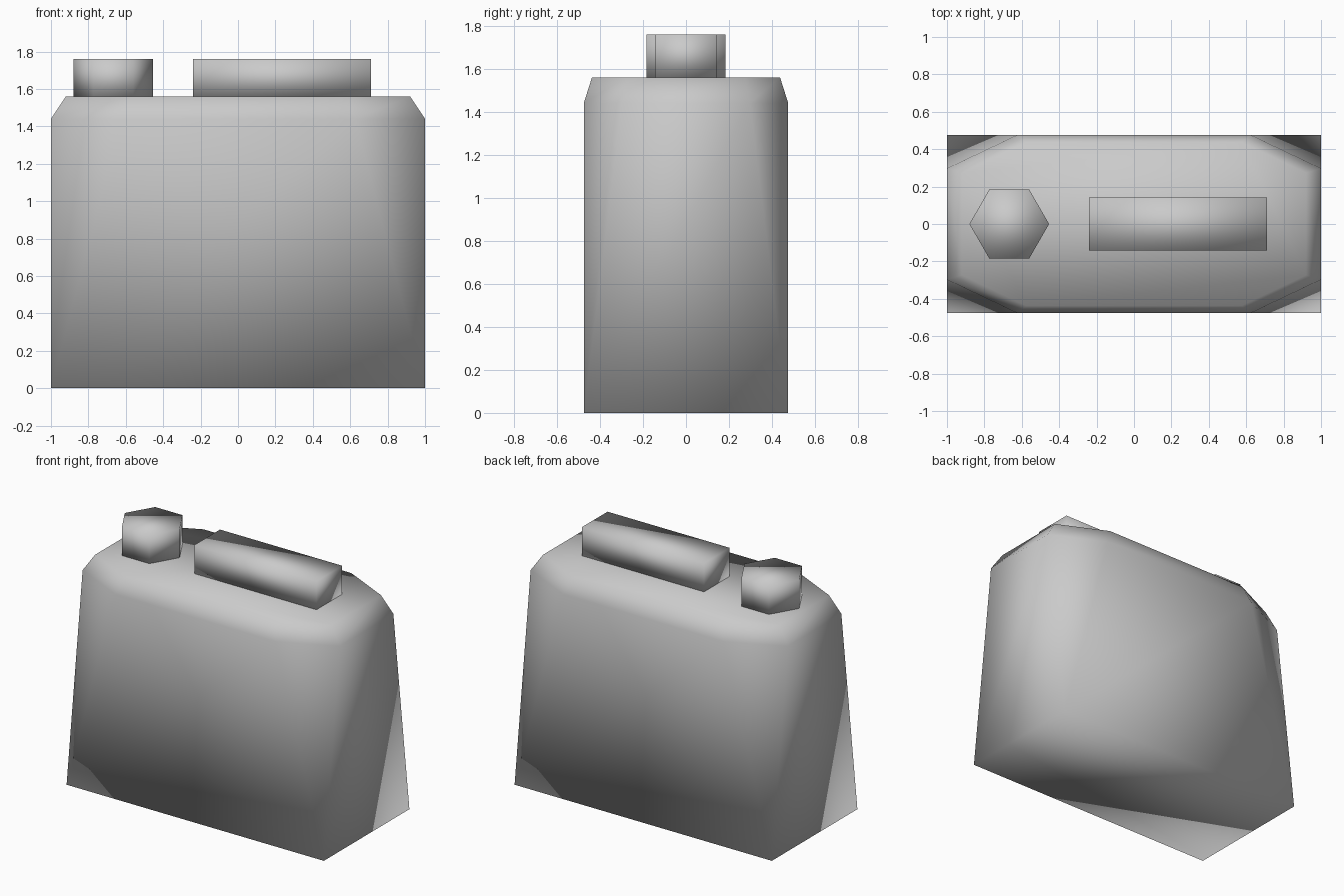
import bpy
import bmesh
from math import tau, cos, sin

cube = bpy.data.objects.get("Cube")
if cube:
    bpy.data.objects.remove(cube, do_unlink=True)

grey = bpy.data.materials.new("plain_grey")
grey.use_nodes = True
grey.diffuse_color = (0.59, 0.59, 0.59, 1)
grey.node_tree.nodes["Principled BSDF"].inputs["Base Color"].default_value = grey.diffuse_color


def finish(bm, name):
    """Turn a bmesh into a fully smooth-shaded grey object."""
    bmesh.ops.recalc_face_normals(bm, faces=bm.faces)
    for face in bm.faces:
        face.smooth = True
    mesh = bpy.data.meshes.new(name)
    bm.to_mesh(mesh)
    bm.free()
    mesh.materials.append(grey)
    obj = bpy.data.objects.new(name, mesh)
    bpy.context.collection.objects.link(obj)
    return obj


def ring(bm, points, z):
    return [bm.verts.new((x, y, z)) for x, y in points]


def bridge(bm, low, high):
    count = len(low)
    for i in range(count):
        j = (i + 1) % count
        bm.faces.new((low[i], low[j], high[j], high[i]))


def prism(name, points, bottom, top):
    bm = bmesh.new()
    low, high = ring(bm, points, bottom), ring(bm, points, top)
    bridge(bm, low, high)
    bm.faces.new(low[::-1])
    bm.faces.new(high)
    return finish(bm, name)


def octagon(half_x, half_y, flat_x, flat_y):
    """Counter-clockwise outline; each corner gives two neighbouring points."""
    points = []
    for sx, sy in ((1, 1), (-1, 1), (-1, -1), (1, -1)):
        pair = [(sx * half_x, sy * flat_y), (sx * flat_x, sy * half_y)]
        points += pair if sx == sy else pair[::-1]
    return points


def rectangle(x0, x1, half_y):
    return [(x1, half_y), (x0, half_y), (x0, -half_y), (x1, -half_y)]


# Container body: rectangular foot lofted to an octagonal shoulder and top
SHOULDER, TOP, LID = 1.44, 1.56, 1.76
bm = bmesh.new()
foot = ring(bm, rectangle(-1, 1, 0.475), 0)
shoulder = ring(bm, octagon(1, 0.475, 0.625, 0.297), SHOULDER)
crown = ring(bm, octagon(0.92, 0.437, 0.575, 0.273), TOP)
for i in range(4):
    a, b, c = shoulder[2 * i], shoulder[2 * i + 1], shoulder[(2 * i + 2) % 8]
    bm.faces.new((foot[i], b, a))
    bm.faces.new((foot[i], foot[(i + 1) % 4], c, b))
bridge(bm, shoulder, crown)
bm.faces.new(crown)
bm.faces.new(foot[::-1])
finish(bm, "container_body")

# Six-sided screw cap
hexagon = [(-0.667 + 0.213 * cos(tau * i / 6), 0.213 * sin(tau * i / 6)) for i in range(6)]
prism("screw_cap", hexagon, TOP, LID)

# Carrying handle block
prism("carry_handle", rectangle(-0.24, 0.71, 0.143), TOP, LID)
